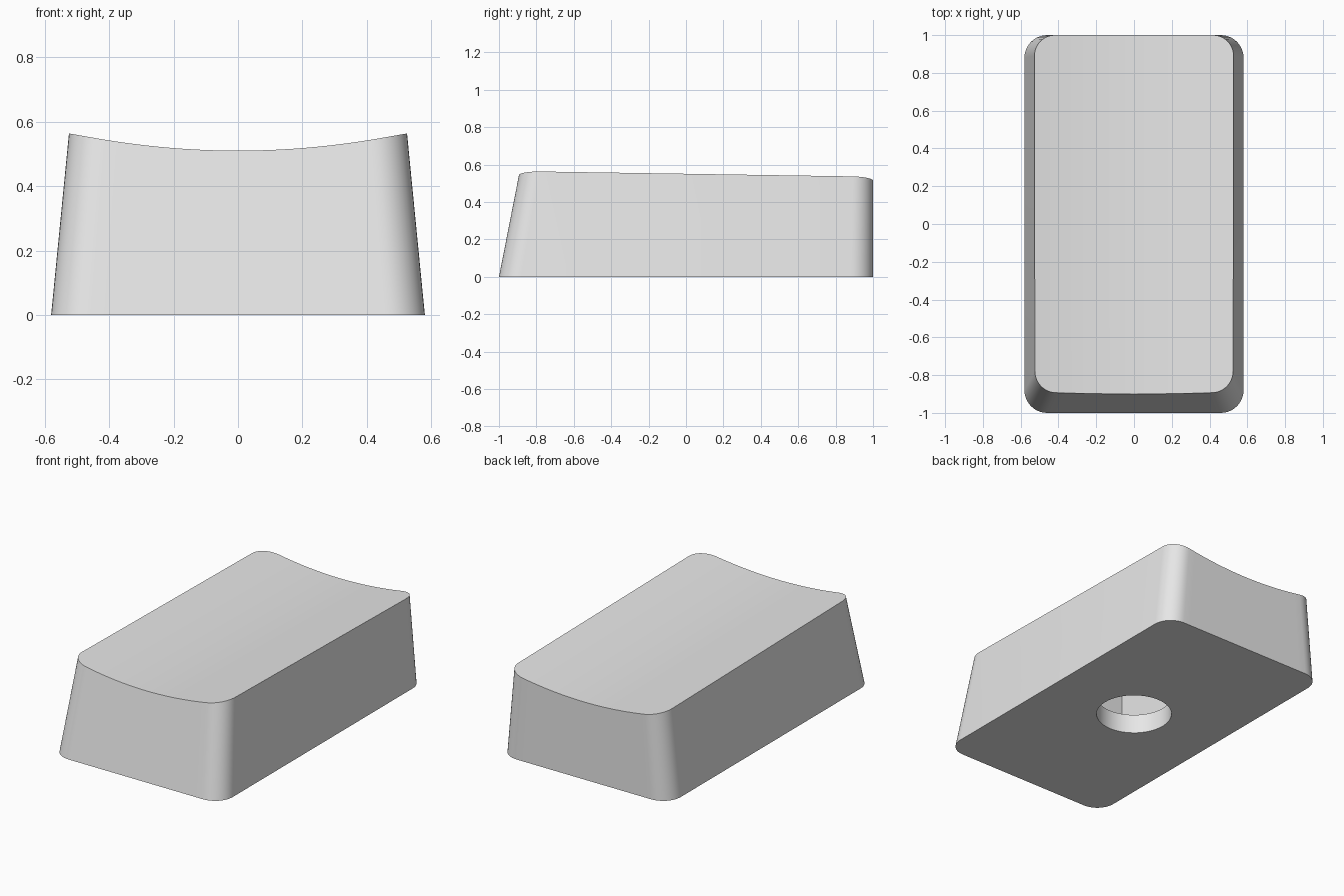
import bpy
import bmesh
import math
from mathutils import Vector

cube = bpy.data.objects.get("Cube")
if cube:
    bpy.data.objects.remove(cube, do_unlink=True)

CORNER_STEPS = 10
EDGE_STEPS = 20
RIM_HEIGHT = 0.56  # height at which the upper outline is measured


def half_outline(half_width, end_y, radius, side, z):
    """Front (side=-1) or back (side=1) half of a rounded rectangle, from -x to +x."""
    inner = half_width - radius
    corner = []
    for i in range(CORNER_STEPS + 1):
        a = math.pi / 2 * i / CORNER_STEPS
        corner.append((inner + radius * math.cos(a),
                       end_y - side * radius * (1 - math.sin(a))))
    left = [(-x, y) for x, y in corner]
    middle = [(inner * (2 * i / EDGE_STEPS - 1), end_y) for i in range(1, EDGE_STEPS)]
    return [Vector((x, y, z)) for x, y in left + middle + corner[::-1]]


def dish(p):
    """Height of the scooped, slightly sloping top."""
    return 0.51 + 0.055 * (p.x / 0.525) ** 2 - 0.016 * (p.y + 0.89)


def raise_to_dish(low, high):
    """Follow the wall line from low to high until it meets the dish."""
    t = 1.0
    for _ in range(8):
        t = dish(low.lerp(high, t)) / RIM_HEIGHT
    return low.lerp(high, t)


def make_body():
    bm = bmesh.new()
    rows = {}
    for side, rim_y in ((-1, -0.89), (1, 1.0)):
        low = half_outline(0.58, side, 0.12, side, 0)
        high = half_outline(0.525, rim_y, 0.11, side, RIM_HEIGHT)
        top = [raise_to_dish(a, b) for a, b in zip(low, high)]
        rows[side] = ([bm.verts.new(p) for p in low], [bm.verts.new(p) for p in top])
    (front_low, front_top), (back_low, back_top) = rows[-1], rows[1]

    # Walls and flat underside
    low_loop = front_low + back_low[::-1]
    top_loop = front_top + back_top[::-1]
    for i in range(len(low_loop)):
        j = (i + 1) % len(low_loop)
        bm.faces.new((low_loop[i], low_loop[j], top_loop[j], top_loop[i]))
    bm.faces.new(low_loop[::-1])

    # Dished top in lengthwise strips
    for i in range(len(front_top) - 1):
        bm.faces.new((front_top[i], front_top[i + 1], back_top[i + 1], back_top[i]))
    bmesh.ops.recalc_face_normals(bm, faces=bm.faces)

    mesh = bpy.data.meshes.new("key_body")
    bm.to_mesh(mesh)
    bm.free()
    obj = bpy.data.objects.new("key_body", mesh)
    bpy.context.collection.objects.link(obj)
    return obj


def carve(target, cutter):
    cutter.hide_render = True
    mod = target.modifiers.new("carve", 'BOOLEAN')
    mod.operation = 'DIFFERENCE'
    mod.solver = 'EXACT'
    mod.object = cutter
    bpy.ops.object.select_all(action='DESELECT')
    bpy.context.view_layer.objects.active = target
    target.select_set(True)
    bpy.ops.object.modifier_apply(modifier=mod.name)
    bpy.data.objects.remove(cutter, do_unlink=True)


grey = bpy.data.materials.new("light_grey")
grey.use_nodes = True
colour = (0.8, 0.8, 0.8, 1)
grey.diffuse_color = colour
grey.node_tree.nodes["Principled BSDF"].inputs["Base Color"].default_value = colour

body = make_body()
body.data.materials.append(grey)

# Round opening in the underside
bpy.ops.mesh.primitive_cylinder_add(vertices=48, radius=0.218, depth=0.4, location=(0, 0, 0))
opening = bpy.context.object
opening.name = "opening_cutter"
carve(body, opening)

# Box-shaped pocket above the opening
bpy.ops.mesh.primitive_cube_add(size=1, location=(0, 0, 0.275))
pocket = bpy.context.object
pocket.name = "pocket_cutter"
pocket.scale = (0.56, 0.88, 0.31)
bpy.context.view_layer.update()
carve(body, pocket)

bpy.ops.object.shade_smooth_by_angle(angle=math.radians(30))
